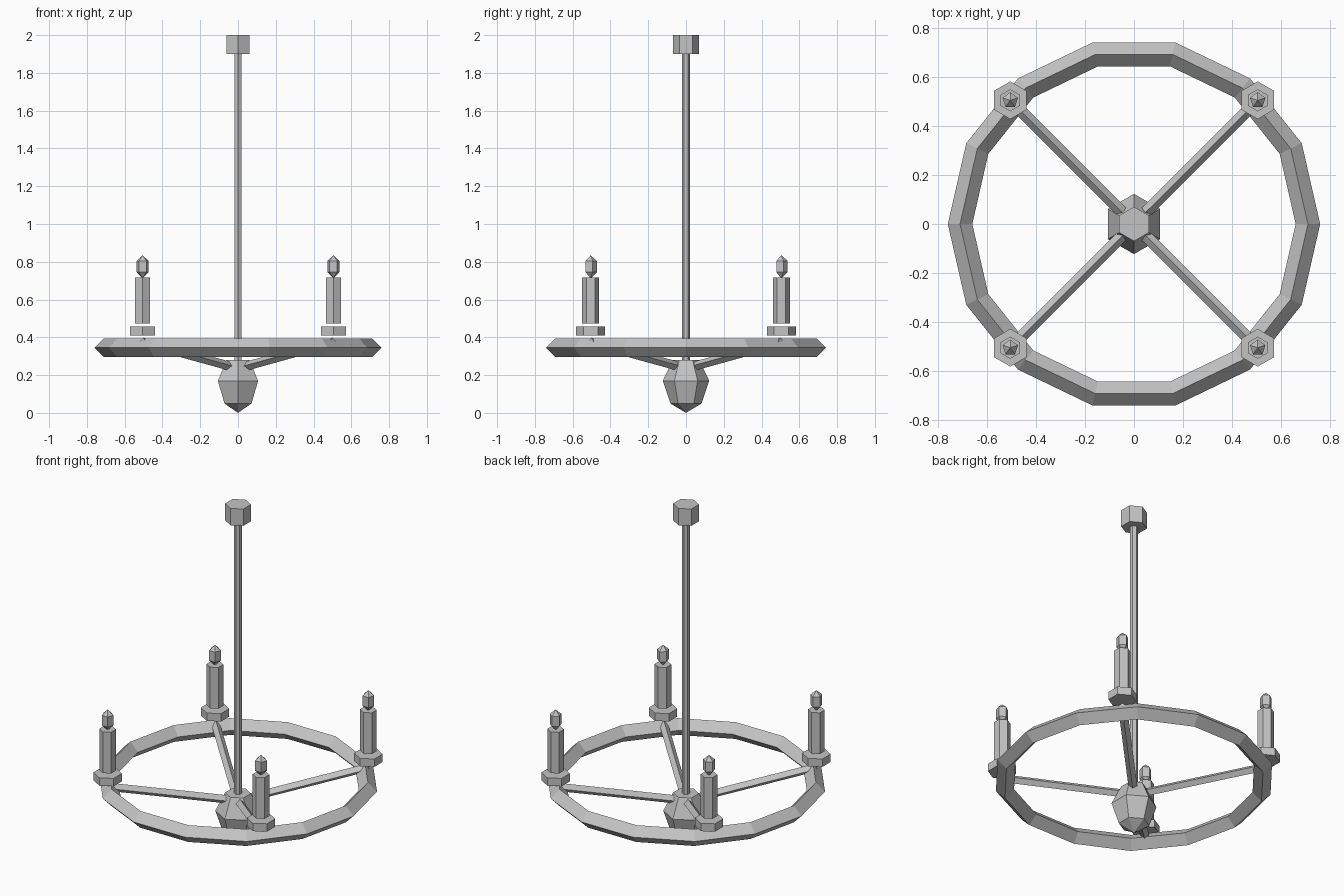
import bpy
import bmesh
from math import pi, sin, cos
from mathutils import Vector

if "Cube" in bpy.data.objects:
    bpy.data.objects.remove(bpy.data.objects["Cube"], do_unlink=True)

GREY = (0.55, 0.55, 0.55, 1)
metal = bpy.data.materials.new("plain grey")
metal.use_nodes = True
metal.diffuse_color = GREY
metal.node_tree.nodes["Principled BSDF"].inputs["Base Color"].default_value = GREY


def finish(name, bm):
    bmesh.ops.recalc_face_normals(bm, faces=bm.faces)
    mesh = bpy.data.meshes.new(name)
    bm.to_mesh(mesh)
    bm.free()
    mesh.materials.append(metal)
    obj = bpy.data.objects.new(name, mesh)
    bpy.context.collection.objects.link(obj)
    return obj


def turned(name, profile, sides, x=0, y=0):
    """Faceted solid turned from (radius, height) pairs, one corner on +y."""
    bm = bmesh.new()
    rings = []
    for r, z in profile:
        if r == 0:
            rings.append([bm.verts.new((x, y, z))] * sides)
        else:
            angles = [pi / 2 + 2 * pi * i / sides for i in range(sides)]
            rings.append([bm.verts.new((x + r * cos(a), y + r * sin(a), z)) for a in angles])
    for low, high in zip(rings, rings[1:]):
        for i in range(sides):
            j = (i + 1) % sides
            corners = dict.fromkeys((low[i], low[j], high[j], high[i]))
            bm.faces.new(list(corners))
    for ring, (r, z) in ((rings[0], profile[0]), (rings[-1], profile[-1])):
        if r:
            bm.faces.new(ring)
    return finish(name, bm)


def bar(name, start, end, radius):
    """Four-sided bar with an edge facing up."""
    start, end = Vector(start), Vector(end)
    along = (end - start).normalized()
    side = along.cross(Vector((0, 0, 1))).normalized()
    up = side.cross(along)
    bm = bmesh.new()
    ends = [[bm.verts.new(p + d * radius) for d in (side, up, -side, -up)] for p in (start, end)]
    for i in range(4):
        j = (i + 1) % 4
        bm.faces.new((ends[0][i], ends[0][j], ends[1][j], ends[1][i]))
    for loop in ends:
        bm.faces.new(loop)
    return finish(name, bm)


# Ceiling mount, rod and hub
turned("ceiling_mount", [(0.07, 1.9), (0.07, 2.0)], 6)
turned("hanging_rod", [(0.021, 0.27), (0.021, 1.91)], 6)
turned("hub", [(0, 0), (0.083, 0.05), (0.123, 0.17), (0.07, 0.28)], 6)

# Ring with a diamond cross-section
bpy.ops.mesh.primitive_torus_add(major_segments=14, minor_segments=4, major_radius=0.71,
                                 minor_radius=0.05, location=(0, 0, 0.345))
ring = bpy.context.object
ring.name = "ring"
ring.data.materials.clear()
ring.data.materials.append(metal)

# Four arms, each carrying a candle
REACH = 0.505
for sx, side in ((1, "left"), (-1, "right")):
    for sy, end in ((-1, "front"), (1, "back")):
        tag = f"{end}_{side}"
        x, y = sx * REACH, sy * REACH
        bar(f"arm_{tag}", (sx * 0.035, sy * 0.035, 0.245), (x, y, 0.375), 0.024)
        turned(f"candle_cup_{tag}", [(0.077, 0.41), (0.077, 0.457)], 6, x, y)
        turned(f"candle_{tag}", [(0.045, 0.473), (0.045, 0.718)], 6, x, y)
        turned(f"bulb_{tag}", [(0, 0.712), (0.033, 0.745), (0.033, 0.805), (0, 0.834)], 5, x, y)
